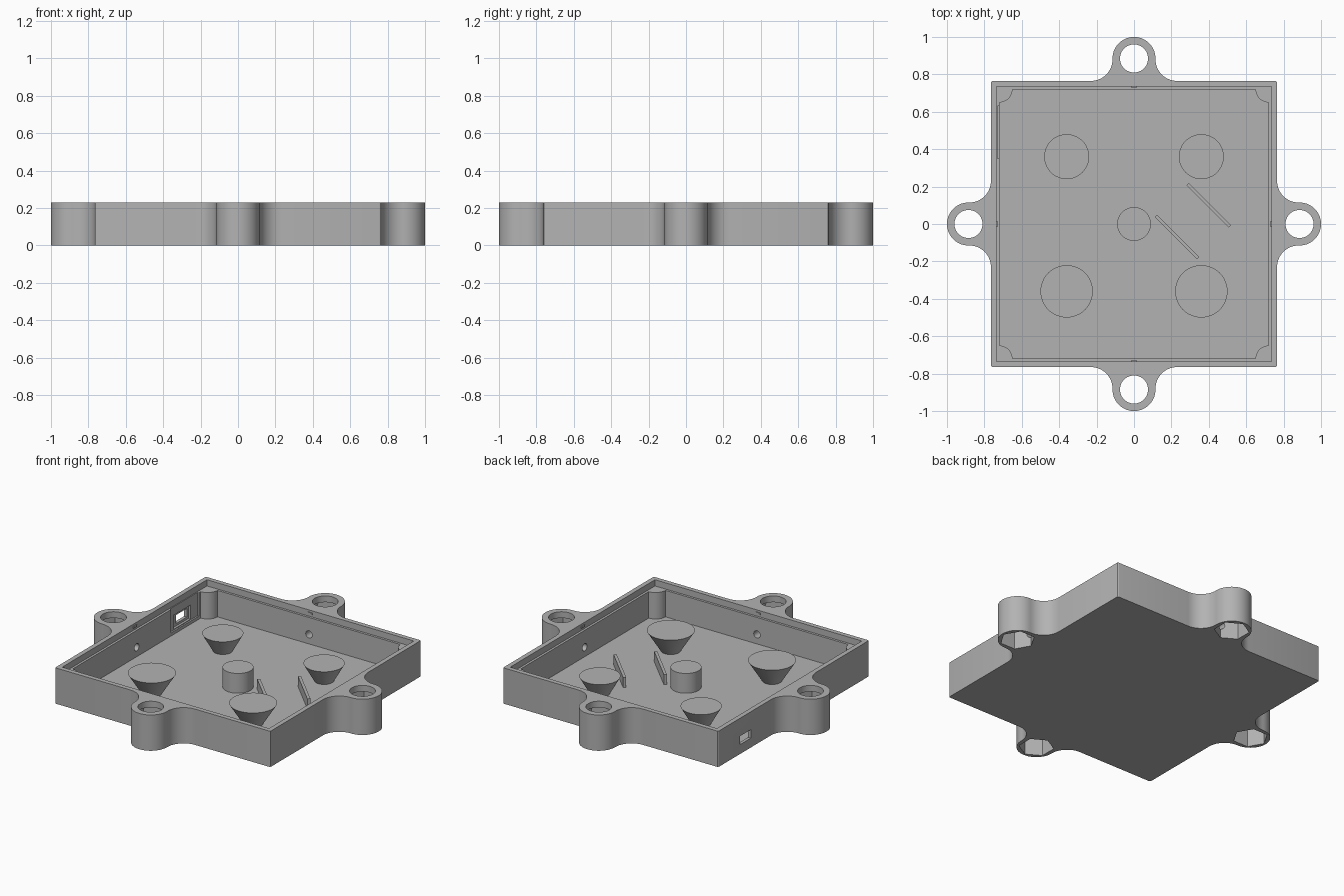
import bpy, bmesh
from math import radians, cos, sin, pi
from mathutils import Matrix, Vector

if "Cube" in bpy.data.objects:
    bpy.data.objects.remove(bpy.data.objects["Cube"], do_unlink=True)

HALF, EAR, TOP = 0.765, 0.115, 0.23   # body half width, ear radius, height
FLOOR, LEDGE, INNER = 0.02, 0.19, 0.72

grey = bpy.data.materials.new("plastic_grey")
grey.use_nodes = True
grey.diffuse_color = (0.45, 0.45, 0.45, 1)
grey.node_tree.nodes["Principled BSDF"].inputs["Base Color"].default_value = (0.45, 0.45, 0.45, 1)


def finish(name, bm):
    bmesh.ops.recalc_face_normals(bm, faces=bm.faces)
    mesh = bpy.data.meshes.new(name)
    bm.to_mesh(mesh)
    bm.free()
    mesh.materials.append(grey)
    obj = bpy.data.objects.new(name, mesh)
    bpy.context.scene.collection.objects.link(obj)
    return obj


def prism(name, points, z0, z1):
    bm = bmesh.new()
    face = bm.faces.new([bm.verts.new((x, y, z0)) for x, y in points])
    side = bmesh.ops.extrude_face_region(bm, geom=[face])["geom"]
    verts = [v for v in side if isinstance(v, bmesh.types.BMVert)]
    bmesh.ops.translate(bm, verts=verts, vec=(0, 0, z1 - z0))
    return finish(name, bm)


def box(name, lo, hi):
    return prism(name, [(lo[0], lo[1]), (hi[0], lo[1]), (hi[0], hi[1]), (lo[0], hi[1])], lo[2], hi[2])


def cone(name, x, y, z0, z1, r0, r1, sides=48):
    bm = bmesh.new()
    bmesh.ops.create_cone(bm, cap_ends=True, segments=sides, radius1=r0, radius2=r1,
                          depth=z1 - z0, matrix=Matrix.Translation((x, y, (z0 + z1) / 2)))
    return finish(name, bm)


def arc(cx, cy, r, a0, a1, n):
    angles = [radians(a0 + (a1 - a0) * i / n) for i in range(n + 1)]
    return [(cx + r * cos(a), cy + r * sin(a)) for a in angles]


def four_times(points):
    out = []
    for k in range(4):
        turn = Matrix.Rotation(k * pi / 2, 2)
        out += [tuple(turn @ Vector(p)) for p in points]
    return out


def cut(target, cutter):
    mod = target.modifiers.new("cut", "BOOLEAN")
    mod.operation, mod.solver, mod.object = "DIFFERENCE", "EXACT", cutter
    mesh = bpy.data.meshes.new_from_object(target.evaluated_get(bpy.context.evaluated_depsgraph_get()))
    target.modifiers.clear()
    target.data = mesh
    bpy.data.objects.remove(cutter, do_unlink=True)


# Tray body with four filleted screw ears
quarter = arc(HALF + EAR, -2 * EAR, EAR, 180, 90, 14)
quarter += arc(HALF + EAR + 0.005, 0, EAR, -90, 90, 28)
quarter += arc(HALF + EAR, 2 * EAR, EAR, 270, 180, 14)
quarter += arc(HALF - 0.01, HALF - 0.01, 0.01, 0, 90, 3)
tray = prism("tray_body", four_times(quarter), 0, TOP)

# Inner cavity, leaving a quarter-round post in each corner, and the lid recess
cut(tray, prism("cavity", four_times(arc(INNER, INNER, 0.07, 270, 180, 12)), FLOOR, TOP + 0.1))
cut(tray, box("lid_recess", (-0.735, -0.735, LEDGE), (0.735, 0.735, TOP + 0.1)))

# Screw holes, hexagonal nut pockets and wire holes through each wall
for k in range(4):
    a = k * pi / 2
    x, y = 0.885 * cos(a), 0.885 * sin(a)
    cut(tray, cone("screw_hole", x, y, 0.1, TOP + 0.1, 0.075, 0.075))
    pocket = [(x + 0.103 * cos(a + i * pi / 3), y + 0.103 * sin(a + i * pi / 3)) for i in range(6)]
    cut(tray, prism("nut_pocket", pocket, -0.1, LEDGE))
    wire = cone("wire_hole", 0, 0, 0.65, 0.85, 0.023, 0.023, 24)
    wire.data.transform(Matrix.Translation((0, 0, 0.081)) @ Matrix.Rotation(a, 4, "Z")
                        @ Matrix.Rotation(pi / 2, 4, "Y"))
    cut(tray, wire)

# Stepped connector port in the right wall
cut(tray, box("port_recess", (-0.73, 0.35, 0.04), (-0.6, 0.63, TOP - 0.035)))
cut(tray, box("port_seat", (-0.745, 0.39, 0.045), (-0.6, 0.56, 0.135)))
cut(tray, box("port_opening", (-0.9, 0.435, 0.06), (-0.6, 0.545, 0.115)))
parts = [tray]

# Small lid catches at the middle of each rim side
for k in range(4):
    catch = box("lid_catch", (0.729, -0.016, 0.205), (0.738, 0.016, 0.217))
    catch.data.transform(Matrix.Rotation(k * pi / 2, 4, "Z"))
    parts.append(catch)

# Central post and four flared supports
base = FLOOR - 0.005
parts.append(cone("center_post", 0, 0, base, 0.147, 0.09, 0.09))
for side, x in (("left", 0.36), ("right", -0.36)):
    parts.append(cone("front_support_" + side, x, -0.36, base, 0.15, 0.055, 0.14))
    parts.append(cone("back_support_" + side, x, 0.36, base, 0.13, 0.055, 0.12))

# Two thin diagonal ribs
for name, x, y in (("outer_rib", 0.4, 0.1), ("inner_rib", 0.23, -0.07)):
    rib = box(name, (-0.16, -0.009, base), (0.16, 0.009, 0.085))
    rib.data.transform(Matrix.Translation((x, y, 0)) @ Matrix.Rotation(-pi / 4, 4, "Z"))
    parts.append(rib)

# Smooth the round walls, keep edges sharp
bpy.ops.object.select_all(action="DESELECT")
for obj in parts:
    obj.select_set(True)
bpy.context.view_layer.objects.active = tray
bpy.ops.object.shade_smooth_by_angle(angle=radians(30))
